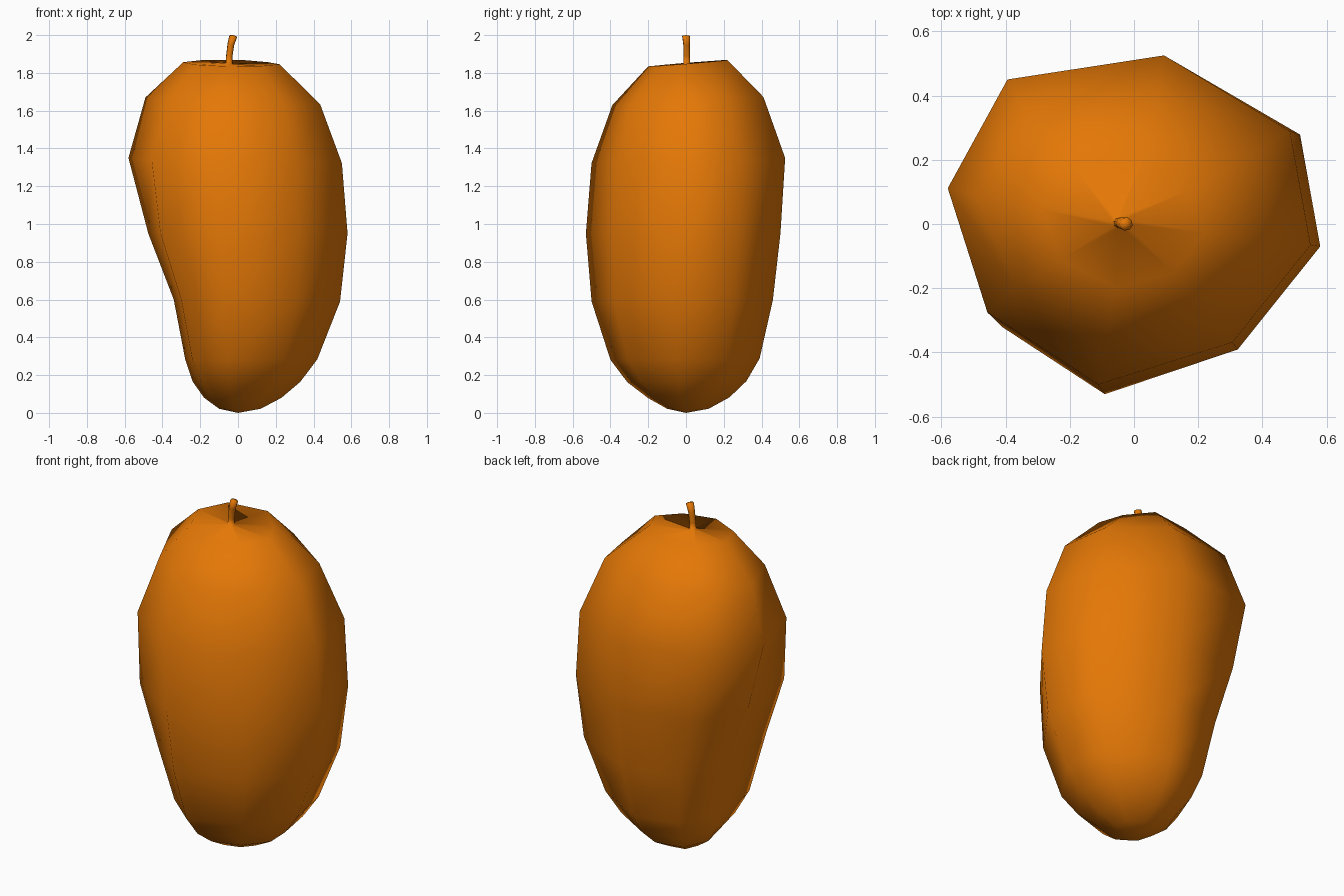
import bpy, bmesh, math

orange = bpy.data.materials.new("mango orange")
orange.diffuse_color = (0.78, 0.188, 0.002, 1)

# fruit: height, left, right, front, back reach, tilt along y, tilt along x,
# then scale of the back right, front left and front right corners
PROFILE = [
    (0.022, 0.10, 0.12, 0.10, 0.12, 0.00, 0.00, 1.00, 1.00, 1.00),
    (0.08, 0.18, 0.23, 0.20, 0.23, 0.01, 0.00, 1.00, 1.02, 1.02),
    (0.165, 0.24, 0.33, 0.31, 0.32, 0.01, 0.00, 1.00, 1.05, 1.03),
    (0.285, 0.28, 0.42, 0.40, 0.39, 0.01, 0.00, 0.99, 1.12, 1.04),
    (0.595, 0.34, 0.54, 0.50, 0.46, 0.01, -0.01, 1.00, 1.14, 1.03),
    (0.95, 0.475, 0.58, 0.53, 0.50, 0.00, 0.00, 1.00, 1.12, 1.00),
    (1.335, 0.58, 0.55, 0.50, 0.525, 0.03, -0.02, 0.99, 1.02, 1.00),
    (1.65, 0.49, 0.435, 0.39, 0.41, 0.06, -0.03, 0.96, 0.97, 1.02),
    (1.85, 0.29, 0.22, 0.20, 0.22, 0.08, -0.01, 0.82, 1.02, 1.02),
]
# eight uneven sides: angle, x stretch, y stretch, column of the corner scale
SIDES = [(-12, 1, 0.62, None), (33, 1.04, 1, 0), (78, 0.8, 1, None), (123, 1.22, 1, None),
         (168, 1, 1, None), (213, 0.9, 0.97, 1), (258, 0.9, 1, None), (303, 1, 0.86, 2)]
UNIT = math.cos(math.radians(12))

# stem path: x, y, z, radius; it grows smoothly out of the top of the fruit
STEM = [(-0.048, 0.004, 1.85, 0.018), (-0.046, 0.004, 1.89, 0.017),
        (-0.038, 0.003, 1.95, 0.018), (-0.025, 0.0, 1.995, 0.021)]

bm = bmesh.new()
rings = []
for z, left, right, front, back, ty, tx, *corner in PROFILE:
    ring = []
    for ang, sx, sy, col in SIDES:
        k = (1 if col is None else corner[col]) / UNIT
        c, s = math.cos(math.radians(ang)), math.sin(math.radians(ang))
        x = k * c * sx * (right if c > 0 else left)
        y = k * s * sy * (back if s > 0 else front)
        ring.append(bm.verts.new((x, y, z + ty * y + tx * x)))
    rings.append(ring)

# stem rings continue the fruit surface
for x, y, z, r in STEM:
    ring = []
    for ang, *_ in SIDES:
        a = math.radians(ang)
        ring.append(bm.verts.new((x + r * math.cos(a), y + r * math.sin(a),
                                  z - 0.2 * r * math.cos(a))))
    rings.append(ring)

# skin all rings and close both ends
for a, b in zip(rings, rings[1:]):
    for i in range(8):
        j = (i + 1) % 8
        bm.faces.new((a[i], a[j], b[j], b[i]))
for ring, tip in ((rings[0], (0, 0, 0)), (rings[-1], (-0.024, 0, 2.0))):
    v = bm.verts.new(tip)
    for i in range(8):
        bm.faces.new((v, ring[i], ring[(i + 1) % 8]))
bmesh.ops.recalc_face_normals(bm, faces=bm.faces)
for f in bm.faces:
    f.smooth = True
me = bpy.data.meshes.new("fruit_with_stem")
bm.to_mesh(me)
bm.free()
me.materials.append(orange)
bpy.context.collection.objects.link(bpy.data.objects.new("fruit_with_stem", me))
